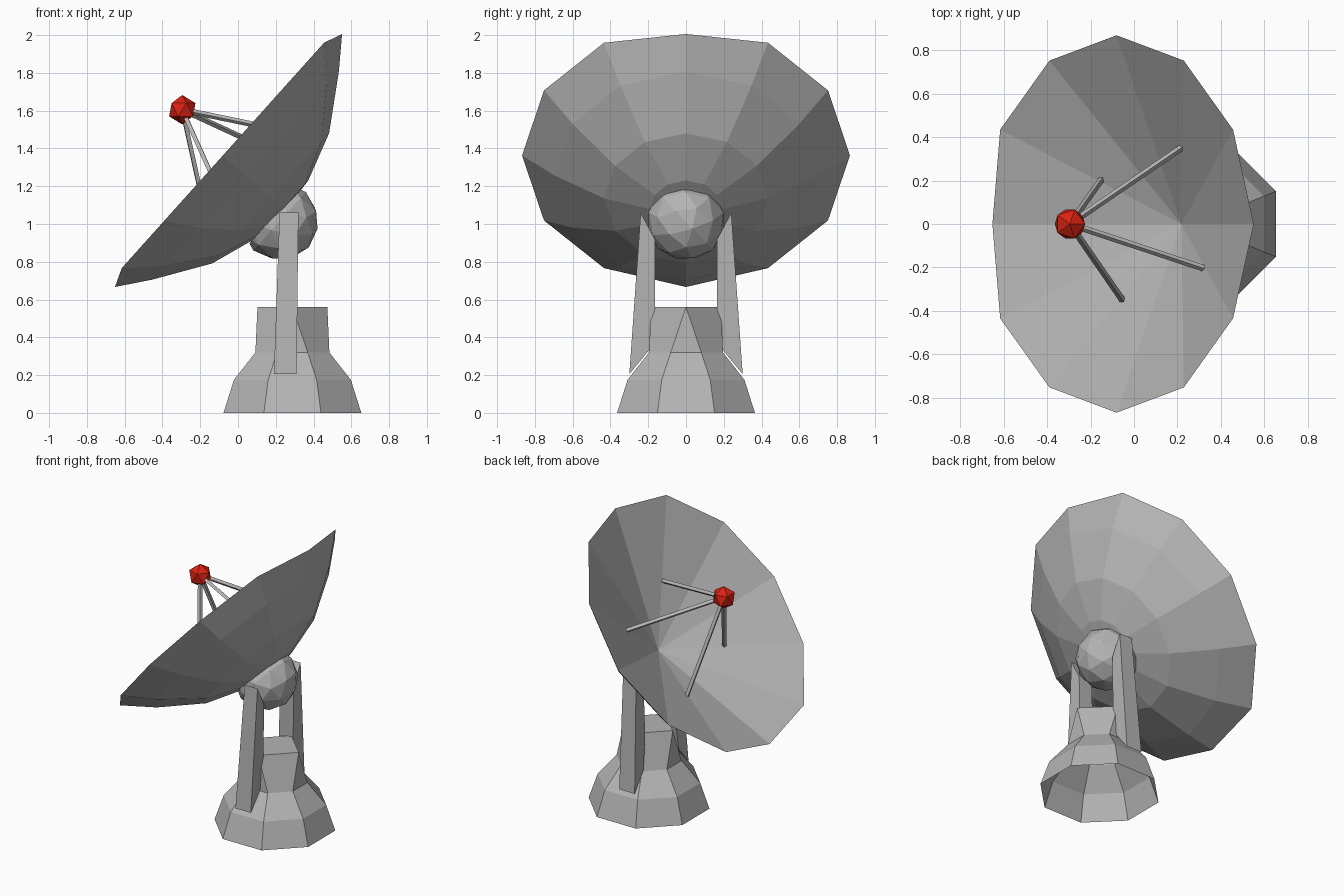
import bpy, bmesh
from math import sin, cos, pi, radians
from mathutils import Vector, Matrix

if "Cube" in bpy.data.objects:
    bpy.data.objects.remove(bpy.data.objects["Cube"])

# dish frame: U runs up the rim, Y sideways, W points out of the bowl
U, Y, W = Vector((.668, 0, .744)), Vector((0, 1, 0)), Vector((-.744, 0, .668))
RIM = Vector((-.08, 0, 1.363))


def material(name, colour):
    m = bpy.data.materials.new(name)
    m.diffuse_color = colour
    m.use_nodes = True
    m.node_tree.nodes["Principled BSDF"].inputs["Base Color"].default_value = m.diffuse_color
    return m


GREY = material("dark_grey", (.46, .46, .46, 1))
RED = material("red", (.70, .016, .006, 1))


def dish_pt(u, y, w):
    return RIM + U * u + Y * y + W * w


def finish(name, bm, mat=GREY):
    bmesh.ops.remove_doubles(bm, verts=bm.verts, dist=.0005)
    bmesh.ops.recalc_face_normals(bm, faces=bm.faces)
    me = bpy.data.meshes.new(name)
    bm.to_mesh(me)
    bm.free()
    me.materials.append(mat)
    ob = bpy.data.objects.new(name, me)
    bpy.context.collection.objects.link(ob)
    return ob


def bridge(bm, a, b):
    n = len(a)
    for i in range(n):
        j = (i + 1) % n
        bm.faces.new((a[i], a[j], b[j], b[i]))


def fan(bm, ring, p):
    c = bm.verts.new(p)
    for i in range(len(ring)):
        bm.faces.new((ring[i], ring[(i + 1) % len(ring)], c))


# dish: 12-sided cone inside, faceted bowl behind
bm = bmesh.new()
rings = []
for r, w in ((1, 0), (.8, -.16), (.5, -.34), (.22, -.425)):
    ring = []
    for i in range(12):
        a = i * pi / 6
        end = r == 1 and i % 6 == 0
        ring.append(bm.verts.new(dish_pt(
            (.9 if end else .926 * r) * cos(a), .868 * r * sin(a), w - (.04 if end else 0))))
    rings.append(ring)
for a, b in zip(rings, rings[1:]):
    bridge(bm, a, b)
fan(bm, rings[-1], dish_pt(0, 0, -.44))
fan(bm, rings[0], dish_pt(0, 0, -.40))
finish("dish", bm)

# receiver ball
ball = Vector((-.295, 0, 1.605))
bm = bmesh.new()
bmesh.ops.create_icosphere(bm, subdivisions=1, radius=.078, matrix=Matrix.Translation(ball))
finish("receiver", bm, RED)

# four struts from bowl to receiver
for k, deg in enumerate((60, 150, 240, 330)):
    a = radians(deg)
    foot = dish_pt(.41 * cos(a), .41 * sin(a), -.225)
    d = ball - foot
    bm = bmesh.new()
    bmesh.ops.create_cone(
        bm, cap_ends=True, segments=4, radius1=.015, radius2=.015, depth=d.length,
        matrix=Matrix.Translation((ball + foot) / 2) @ d.to_track_quat('Z', 'Y').to_matrix().to_4x4())
    finish(f"strut_{k + 1}", bm)

# pivot hub: faceted half ball, cut off where it meets the dish
bm = bmesh.new()
bmesh.ops.create_icosphere(
    bm, subdivisions=2, radius=.208,
    matrix=Matrix.Translation((.22, 0, 1.015)) @ W.to_track_quat('Z', 'Y').to_matrix().to_4x4())
bmesh.ops.bisect_plane(bm, geom=bm.verts[:] + bm.edges[:] + bm.faces[:],
                       plane_co=dish_pt(0, 0, -.415), plane_no=W, clear_outer=True)
finish("pivot_hub", bm)

# tapered support arms: side profile joined across x
profile = ((.24, 1.06), (.165, .92), (.165, .55), (.197, .33), (.30, .205))
for name, s in (("left_arm", 1), ("right_arm", -1)):
    bm = bmesh.new()
    sides = []
    for side in (-1, 1):
        sides.append([bm.verts.new((.25 + .02 * (z - .2) / .86 + side * (.06 - .01 * (z - .2) / .86),
                                    s * y, z)) for y, z in profile])
    bridge(bm, *sides)
    for f in sides:
        bm.faces.new(f)
    finish(name, bm)

# pedestal: octagonal skirt closing to a diamond top, open below
bm = bmesh.new()
prev = None
for r, z in ((.395, 0), (.335, .175), (.212, .32), (.185, .56)):
    ring = []
    for i in range(8):
        a = (i // 2) * pi / 2 if z > .5 else (i - .5) * pi / 4
        ring.append(bm.verts.new((.288 + r * cos(a), r * sin(a), z)))
    if prev:
        bridge(bm, prev, ring)
    prev = ring
bm.faces.new(prev[::2])
finish("pedestal", bm)
